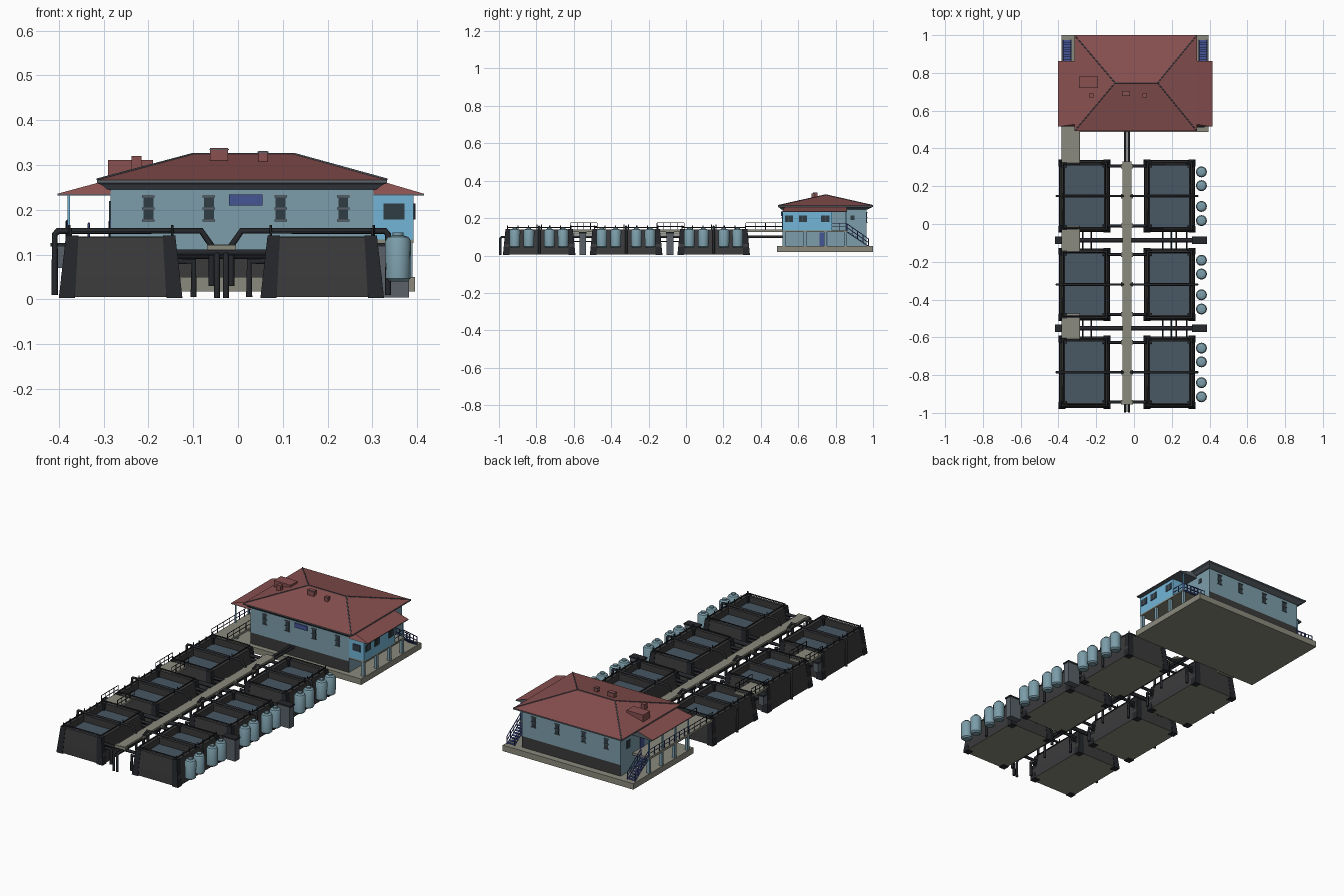
import bpy, bmesh, math

if "Cube" in bpy.data.objects:
    bpy.data.objects.remove(bpy.data.objects["Cube"])

def mat(name, r, g, b):
    m = bpy.data.materials.new(name)
    m.diffuse_color = (r, g, b, 1)
    m.use_nodes = True
    m.node_tree.nodes["Principled BSDF"].inputs["Base Color"].default_value = m.diffuse_color
    return m

RED = mat("roof_red", .25, .08, .08)
WALL = mat("wall_blue_grey", .20, .34, .40)
SKY = mat("annex_blue", .17, .46, .68)
DARK = mat("tank_charcoal", .043, .043, .045)
BLACK = mat("pipe_black", .018, .02, .024)
WATER = mat("water_slate", .065, .095, .125)
CONC = mat("concrete", .26, .255, .205)
INDIGO = mat("stair_indigo", .06, .09, .30)
GLASS = mat("window_dark", .03, .045, .06)
SOFFIT = mat("soffit_grey", .10, .12, .14)

CX = -.037                      # plant is mirrored about this x
ROWS = (.148, -.32, -.785)      # tank row centres
GAPS = (-.086, -.552)           # between tank rows

def loft(name, parts, mats, rule=None):
    """Each part is a list of rectangular rings (x0, x1, y0, y1, z), skinned and capped."""
    bm = bmesh.new()
    for rings in parts:
        loops = [[bm.verts.new(p) for p in ((a, c, z), (b, c, z), (b, d, z), (a, d, z))]
                 for a, b, c, d, z in rings]
        bm.faces.new(loops[0][::-1])
        bm.faces.new(loops[-1])
        for lo, hi in zip(loops, loops[1:]):
            for i in range(4):
                j = (i + 1) % 4
                bm.faces.new((lo[i], lo[j], hi[j], hi[i]))
    bmesh.ops.dissolve_degenerate(bm, dist=1e-5, edges=bm.edges)
    bmesh.ops.recalc_face_normals(bm, faces=bm.faces)
    for f in bm.faces:
        f.normal_update()
        f.material_index = rule(f) if rule else 0
    me = bpy.data.meshes.new(name)
    bm.to_mesh(me)
    bm.free()
    for m in mats:
        me.materials.append(m)
    ob = bpy.data.objects.new(name, me)
    bpy.context.collection.objects.link(ob)
    return ob

def box(x0, x1, y0, y1, z0, z1):
    return [(x0, x1, y0, y1, z0), (x0, x1, y0, y1, z1)]

def boxes(name, m, items):
    return loft(name, [box(*i) for i in items], [m])

def pipes(name, paths, r, m):
    cu = bpy.data.curves.new(name, 'CURVE')
    cu.dimensions = '3D'
    cu.bevel_depth, cu.bevel_resolution, cu.use_fill_caps = r, 1, True
    for path in paths:
        s = cu.splines.new('POLY')
        s.points.add(len(path) - 1)
        for p, co in zip(s.points, path):
            p.co = (*co, 1)
    cu.materials.append(m)
    ob = bpy.data.objects.new(name, cu)
    bpy.context.collection.objects.link(ob)
    bpy.ops.object.select_all(action='DESELECT')
    ob.select_set(True)
    bpy.context.view_layer.objects.active = ob
    bpy.ops.object.convert(target='MESH')
    return ob

def rail(p, q, n, h=.04):
    """Two rails and n+1 posts from p to q."""
    up = lambda a, k: (a[0], a[1], a[2] + k)
    out = [[up(p, h), up(q, h)], [up(p, h / 2), up(q, h / 2)]]
    for i in range(n + 1):
        a = [p[k] + (q[k] - p[k]) * i / n for k in range(3)]
        out.append([a, up(a, h)])
    return out

# ---------- filter tanks ----------
shells, piers, dividers, mids, rims, links, posts = [], [], [], [], [], [], []
for yc in ROWS:
    for s in (-1, 1):
        cx = CX + s * .225
        r = lambda hx, hy, z: (cx - hx, cx + hx, yc - hy, yc + hy, z)
        shells.append([r(.135, .19, .006), r(.133, .188, .05), r(.12, .178, .14),
                       r(.104, .163, .14), r(.104, .163, .105)])
        for i in (-1, 1):
            for j in (-1, 1):
                q = lambda hx, hy, z, w: (cx + i * hx - w, cx + i * hx + w, yc + j * hy - w, yc + j * hy + w, z)
                piers.append([q(.12, .176, .003, .018), q(.108, .166, .143, .014)])
        dividers.append((cx - .106, cx + .106, yc - .007, yc + .007, .1, .141))
        X = lambda o: CX + s * o
        # overhead feed pipe crossing each tank, dropping at both ends
        mids.append([(X(.372), yc, .01), (X(.372), yc, .145), (X(.365), yc, .153), (X(.045), yc, .153),
                     (X(.022), yc, .12), (X(.022), yc, .03)])
        posts += [[(X(o), yc + d, .105), (X(o), yc + d, .166)] for o in (.34, .11) for d in (-.012, .012)]
        rims.append([(cx + a * .112, yc + b * .17, .15) for a, b in
                     ((-1, -1), (1, -1), (1, 1), (-1, 1), (-1, -1))])
        rims += [[(cx + s * .112, yc + k * .17 / 3, .13), (cx + s * .112, yc + k * .17 / 3, .16)] for k in range(-3, 4)]
        for d in (-.158, .158):
            links += [[(X(.0), yc + d, .105), (X(.13), yc + d, .105)],
                      [(X(.12), yc + d, .085), (X(.062), yc + d, .085), (X(.062), yc + d, .005)]]
loft("filter_tanks", shells, [DARK, WATER, CONC],
     lambda f: (1 if f.normal.z > .9 and f.calc_center_median().z < .12 else 2 if f.normal.z < -.9 else 0))
loft("tank_corner_piers", piers, [BLACK])
boxes("tank_dividers", DARK, dividers)
pipes("tank_feed_pipes", mids, .007, BLACK)
pipes("tank_valve_posts", posts, .003, BLACK)
pipes("tank_rim_rails", rims, .0035, BLACK)
pipes("tank_link_pipes", links, .008, BLACK)

# ---------- pressure vessels along the right side ----------
bm = bmesh.new()
prof = ((0, .04), (.02, .04), (.028, .047), (.029, .13), (.024, .139), (.012, .143), (.012, .15), (0, .15))
N = 16
for yc in ROWS:
    for d in (-.13, -.055, .055, .128):
        rings = [[bm.verts.new((.357 + r * math.cos(t * math.tau / N), yc + d + r * math.sin(t * math.tau / N), z))
                  for t in range(N)] for r, z in prof[1:-1]]
        bm.faces.new(rings[0][::-1])
        bm.faces.new(rings[-1])
        for lo, hi in zip(rings, rings[1:]):
            for i in range(N):
                bm.faces.new((lo[i], lo[(i + 1) % N], hi[(i + 1) % N], hi[i]))
me = bpy.data.meshes.new("pressure_vessels")
bm.to_mesh(me)
bm.free()
me.materials.append(WALL)
ob = bpy.data.objects.new("pressure_vessels", me)
bpy.context.collection.objects.link(ob)
bpy.ops.object.select_all(action='DESELECT')
ob.select_set(True)
bpy.context.view_layer.objects.active = ob
bpy.ops.object.shade_smooth_by_angle(angle=math.radians(35))

# ---------- central walkway, main pipes, cross pipes ----------
boxes("central_walkway", CONC, [(CX - .025, CX + .025, -.95, .33, .113, .123)]
      + [(CX - .032, CX + .032, yc + d - .012, yc + d + .012, .11, .122) for yc in ROWS for d in (-.158, 0, .158)])
pipes("main_pipes", [[(CX + o, .52, .1), (CX + o, -.983, .1), (CX + o, -.993, .09), (CX + o, -.993, .003)]
                     for o in (-.01, .01)], .007, BLACK)
pipes("cross_pipes", [[(-.4, y, .1), (.35, y, .1)] for y in GAPS], .011, BLACK)
pipes("gap_pipes", [[(CX + s * o, y - .06, .075), (CX + s * o, y + .06, .075)]
                    for y in GAPS for s in (-1, 1) for o in (.19, .235, .26, .315)], .004, BLACK)
boxes("junction_boxes", SOFFIT, [b for y in GAPS for b in
      ((.31, .382, y - .018, y + .018, .004, .122), (-.415, -.385, y - .018, y + .018, .07, .122))])
boxes("junction_lids", BLACK, [b for y in GAPS for b in
      ((.306, .386, y - .021, y + .021, .118, .126), (-.418, -.382, y - .021, y + .021, .118, .126))])

# ---------- concrete bridges on the left ----------
spans = ((.32, .53), (-.155, -.01), (-.618, -.475))
boxes("left_bridges", CONC, [(-.385, -.285, a, b, .126, .138) for a, b in spans])
pipes("bridge_rails", [p for a, b in spans for x in (-.383, -.287)
                       for p in rail((x, a, .135), (x, b, .135), 4)], .0018, BLACK)

# ---------- building ----------
boxes("foundation_slab", CONC, [(-.385, .395, .487, 1, .018, .05)])
loft("building_walls", [[(-.285, .303, .515, .965, z) for z in (.05, .11, .25)]], [WALL, DARK],
     lambda f: 1 if abs(f.normal.y) > .9 and f.calc_center_median().z < .11 else 0)
loft("main_roof", [[(-.29, .308, .51, .97, .245), (-.305, .323, .5, .99, .256), (-.315, .333, .492, 1, .26),
                    (-.315, .333, .492, 1, .267), (-.1, .125, .747, .747, .325)]], [RED, SOFFIT],
     lambda f: 0 if f.normal.z > .05 else 1)
pipes("roof_ridges", [[(-.1, .747, .325), (.125, .747, .325)]] +
      [[(a, b, .268), (c, .747, .325)] for a, c in ((-.314, -.1), (.332, .125)) for b in (.493, .999)], .0025, SOFFIT)
loft("side_roofs", [[(-.403, -.285, .515, .862, .232), (-.403, -.285, .515, .862, .236), (-.3, -.285, .53, .862, .264)],
                    [(.303, .415, .515, .862, .232), (.303, .415, .515, .862, .236), (.303, .32, .53, .862, .264)]],
     [RED, SOFFIT], lambda f: 0 if f.normal.z > .3 else 1)
boxes("roof_dormer_and_chimneys", RED, [(-.29, -.19, .72, .78, .27, .311), (-.238, -.215, .67, .692, .29, .32),
      (-.062, -.022, .68, .702, .3, .338), (.046, .066, .672, .69, .3, .332)])
boxes("chimney_caps", SOFFIT, [(-.064, -.02, .678, .704, .334, .336), (.044, .068, .67, .692, .327, .33)])

# side decks, annex, pillars and posts
boxes("side_decks", CONC, [(-.385, -.285, .515, .862, .126, .138), (.303, .392, .515, .862, .126, .134)])
boxes("right_annex", SKY, [(.303, .392, .515, .78, .134, .234)])
boxes("deck_pillars", WALL, [(x - .008, x + .008, y - .008, y + .008, .05, .128)
                             for x in (-.375, .382) for y in (.525, .635, .745, .852)])
boxes("verandah_posts", SKY, [(-.381, -.375, y - .003, y + .003, .136, .234) for y in (.52, .63, .74, .855)]
      + [(.382, .388, .852, .858, .132, .234)])
pipes("verandah_rails", rail((-.381, .515, .137), (-.381, .855, .137), 8) + rail((.388, .78, .133), (.388, .858, .133), 2)
      + rail((-.381, .515, .137), (-.381, .52, .137), 1), .0018, INDIGO)

# stairs at the back of both decks
steps, strings = [], []
for x in (-.355, .365):
    for i in range(9):
        y, z = .862 + i * .0125, .127 - i * .0088
        steps.append((x - .022, x + .022, y, y + .0125, z - .004, z))
    for d in (-.022, .022):
        strings += rail((x + d, .86, .13), (x + d, .975, .05), 4)
        strings.append([(x + d, .86, .126), (x + d, .975, .05)])
boxes("stair_treads", INDIGO, steps)
pipes("stair_rails", strings, .0025, INDIGO)

# windows, sills and doors as thin plates
wins, sills = [], []
for x in (-.2, -.065, .095, .235):
    for y in (.515, .965):
        wins.append((x - .011, x + .011, y - .003, y + .003, .178, .228))
        sills += [(x - .014, x + .014, y - .005, y + .005, z, z + .004) for z in (.174, .201, .228)]
for y in (.55, .625, .745):
    wins.append((.388, .395, y - .022, y + .022, .178, .214))
    sills.append((.388, .396, y - .0015, y + .0015, .178, .214))
wins += [(.325, .372, .512, .52, .178, .214), (.3, .306, .88, .9, .19, .215)]
wins += [(-.288, -.282, y - .015, y + .015, .178, .22) for y in (.57, .69, .9)]
boxes("windows", GLASS, wins)
boxes("window_sills", SOFFIT, sills)
boxes("doors", INDIGO, [(.3, .306, .715, .757, .052, .122), (-.288, -.282, .765, .8, .138, .21),
                        (-.02, .055, .509, .516, .21, .234)])
